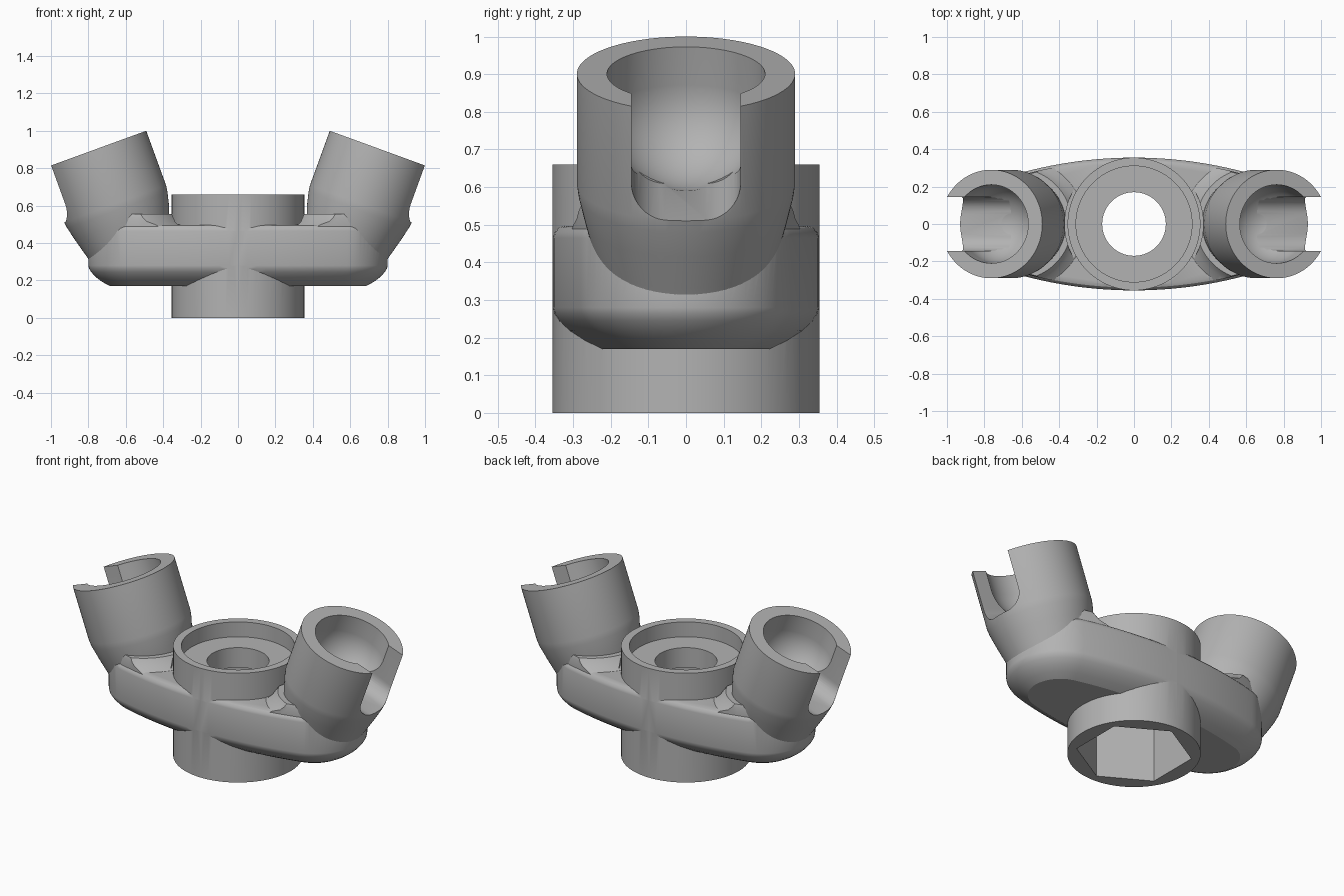
import bpy, bmesh
from math import sin, cos, pi, radians, atan2, sqrt
from mathutils import Matrix

old = bpy.data.objects.get("Cube")
if old:
    bpy.data.objects.remove(old, do_unlink=True)

grey = bpy.data.materials.new("grey metal")
grey.use_nodes = True
grey.diffuse_color = (0.45, 0.45, 0.45, 1)
grey.node_tree.nodes["Principled BSDF"].inputs["Base Color"].default_value = (0.45, 0.45, 0.45, 1)


def loft(name, rings, matrix=Matrix()):
    """Solid skinned through closed rings of equal point count."""
    bm = bmesh.new()
    loops = [[bm.verts.new(p) for p in ring] for ring in rings]
    n = len(loops[0])
    for a, b in zip(loops, loops[1:]):
        for i in range(n):
            j = (i + 1) % n
            bm.faces.new((a[i], a[j], b[j], b[i]))
    bm.faces.new(loops[0][::-1])
    bm.faces.new(loops[-1])
    bmesh.ops.recalc_face_normals(bm, faces=bm.faces)
    mesh = bpy.data.meshes.new(name)
    bm.to_mesh(mesh)
    bm.free()
    mesh.transform(matrix)
    mesh.materials.append(grey)
    obj = bpy.data.objects.new(name, mesh)
    bpy.context.collection.objects.link(obj)
    return obj


def ring(r, z, cx=0, sides=96, turn=0):
    return [(cx + r * cos(turn + 2 * pi * i / sides), r * sin(turn + 2 * pi * i / sides), z)
            for i in range(sides)]


def combine(target, tool, operation):
    mod = target.modifiers.new(operation.lower(), "BOOLEAN")
    mod.operation = operation
    mod.solver = "EXACT"
    mod.object = tool
    bpy.ops.object.select_all(action="DESELECT")
    bpy.context.view_layer.objects.active = target
    target.select_set(True)
    bpy.ops.object.modifier_apply(modifier=mod.name)
    bpy.data.objects.remove(tool, do_unlink=True)


# Body plan: two long arcs joined by tangent round ends
side_r, end_r, half_width, half_length = 2.3, 0.289, 0.355, 0.8
drop = side_r - half_width
end_x = half_length - end_r
tangent = atan2(drop, end_x)


def plan(inset, z):
    pts = []
    for s in (1, -1):
        for i in range(32):
            a = -tangent + 2 * tangent * i / 32
            r = end_r - inset
            pts.append((s * (end_x + r * cos(a)), s * r * sin(a), z))
        for i in range(24):
            a = tangent + (pi - 2 * tangent) * i / 24
            r = side_r - inset
            pts.append((s * r * cos(a), s * (r * sin(a) - drop), z))
    return pts


# Body with rounded underside and softened top edge
body_profile = [(0.115, 0.17), (0.075, 0.192), (0.04, 0.218), (0.015, 0.245), (0.003, 0.265),
                (0, 0.28), (0, 0.465), (0.004, 0.48), (0.015, 0.492), (0.03, 0.497)]
bracket = loft("twin_cup_bracket", [plan(i, z) for i, z in body_profile])

tilt = radians(20)
frames = [Matrix.Rotation(turn, 4, "Z") @ Matrix.Translation((0.763, 0, 0.901))
          @ Matrix.Rotation(tilt, 4, "Y") for turn in (0, pi)]

# Cups with tapered roots, and collars that blend them into the body
arm_profile = [(0.215, -0.65), (0.225, -0.58), (0.24, -0.52), (0.267, -0.42), (0.285, -0.345),
               (0.29, -0.31), (0.29, 0)]
collar_profile = [(0.37, 0.47, 0.6), (0.345, 0.498, 0.61), (0.318, 0.515, 0.615), (0.298, 0.555, 0.63)]
for frame, turn in zip(frames, (0, pi)):
    collar = loft("collar", [ring(r, z, cx) for r, z, cx in collar_profile],
                  Matrix.Rotation(turn, 4, "Z"))
    combine(collar, loft("collar_limit", [plan(0.012, 0.4), plan(0.012, 0.535), plan(0.03, 0.6)]),
            "INTERSECT")
    combine(bracket, collar, "UNION")
    combine(bracket, loft("arm", [ring(r, z) for r, z in arm_profile], frame), "UNION")

# Clearance around the hub, then the hub itself
combine(bracket, loft("hub_clearance", [ring(0.37, 0.5), ring(0.37, 1.2)]), "DIFFERENCE")
combine(bracket, loft("hub", [ring(0.355, 0), ring(0.355, 0.66)]), "UNION")

# Hub counterbore, through hole and hexagonal pocket
combine(bracket, loft("counterbore", [ring(0.31, 0.57), ring(0.31, 0.8)]), "DIFFERENCE")
combine(bracket, loft("through_hole", [ring(0.17, 0.3), ring(0.17, 0.7)]), "DIFFERENCE")
combine(bracket, loft("hex_pocket", [ring(0.31, z, 0, 6, pi / 6) for z in (-0.1, 0.45)]), "DIFFERENCE")

# Round-bottomed sockets and outward slots with rounded corners
bore, bore_centre = 0.21, -0.108
slot_half, slot_floor, corner = 0.145, -0.31, 0.09
socket = [ring(bore * sin(a), bore_centre - bore * cos(a))
          for a in [radians(d) for d in range(3, 91, 6)]] + [ring(bore, bore_centre), ring(bore, 0.2)]
outline = [(slot_half, 0.2), (-slot_half, 0.2)]
for s, start in ((-1, pi), (1, 1.5 * pi)):
    for i in range(11):
        a = start + i * pi / 20
        outline.append((s * (slot_half - corner) + corner * cos(a), slot_floor + corner + corner * sin(a)))
for frame in frames:
    combine(bracket, loft("socket", socket, frame), "DIFFERENCE")
    combine(bracket, loft("slot", [[(x, y, z) for y, z in outline] for x in (0, 0.5)], frame), "DIFFERENCE")

bpy.ops.object.select_all(action="DESELECT")
bracket.select_set(True)
bpy.context.view_layer.objects.active = bracket
bpy.ops.object.shade_smooth_by_angle(angle=radians(28))
